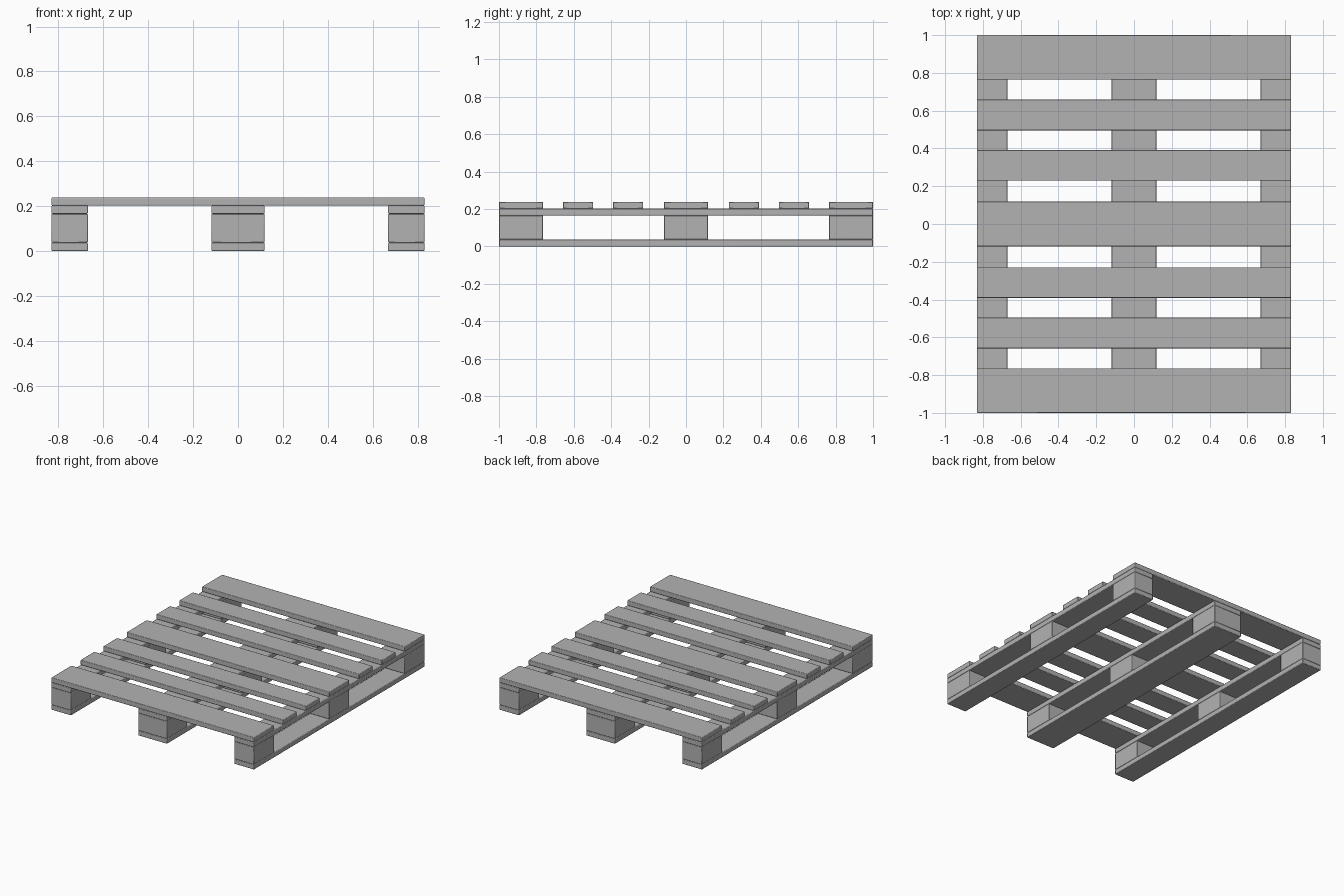
import bpy

cube = bpy.data.objects.get("Cube")
if cube:
    bpy.data.objects.remove(cube, do_unlink=True)

# One plain grey for all the timber
grey = bpy.data.materials.new("timber grey")
grey.use_nodes = True
colour = (0.45, 0.45, 0.45, 1)
grey.diffuse_color = colour
grey.node_tree.nodes["Principled BSDF"].inputs["Base Color"].default_value = colour

HALF_X, HALF_Y = 0.831, 1.0
BOARD = 0.0365           # board thickness
BLOCK = 0.129            # block height
WIDE, NARROW = 0.236, 0.162


def timber(name, x, y, z, sx, sy, sz):
    """Box with small eased edges; z is its underside."""
    bpy.ops.mesh.primitive_cube_add(size=1, location=(x, y, z + sz / 2))
    ob = bpy.context.object
    ob.name = name
    ob.scale = (sx, sy, sz)
    bpy.ops.object.transform_apply(location=False, rotation=False, scale=True)
    ob.data.materials.append(grey)
    bevel = ob.modifiers.new("eased edges", "BEVEL")
    bevel.width = 0.004
    bevel.segments = 2
    bpy.ops.object.shade_smooth_by_angle()


# Three runners: bottom board, three blocks, stringer board
side = HALF_X - NARROW / 2
for label, x, width in (("right", -side, NARROW), ("middle", 0, WIDE), ("left", side, NARROW)):
    timber(label + "_bottom_board", x, 0, 0, width, 2 * HALF_Y, BOARD)
    timber(label + "_stringer_board", x, 0, BOARD + BLOCK, width, 2 * HALF_Y, BOARD)
    end = HALF_Y - WIDE / 2
    for place, y in (("front", -end), ("centre", 0), ("back", end)):
        timber(f"{label}_{place}_block", x, y, BOARD, width, WIDE, BLOCK)

# Deck boards across the top
deck = 2 * BOARD + BLOCK
timber("middle_deck_board", 0, 0, deck, 2 * HALF_X, WIDE, BOARD)
for label, sign in (("front", -1), ("back", 1)):
    for part, y, width in (("inner", 0.31, NARROW), ("outer", 0.577, NARROW),
                           ("end", HALF_Y - WIDE / 2, WIDE)):
        timber(f"{label}_{part}_deck_board", 0, sign * y, deck, 2 * HALF_X, width, BOARD)
